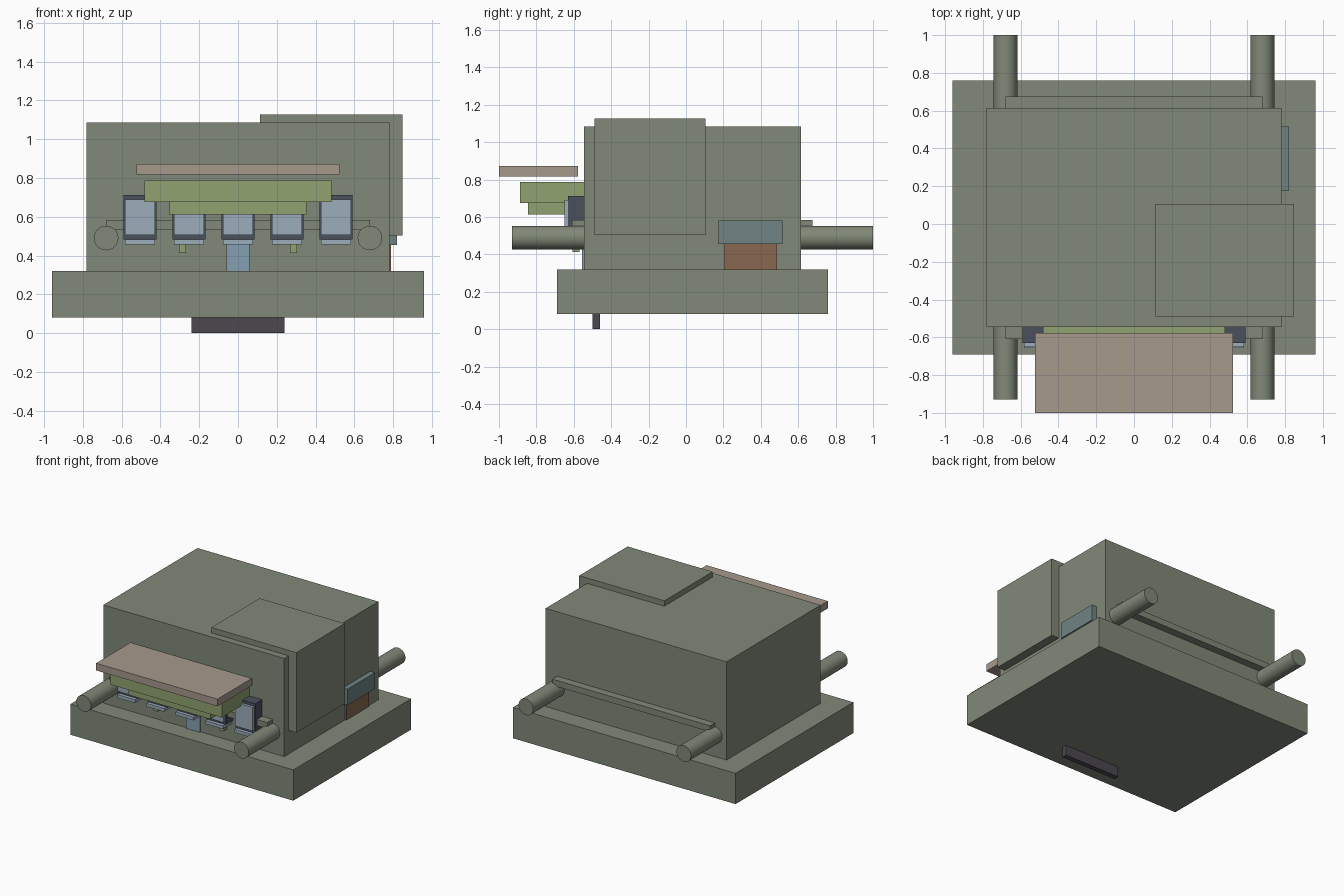
import bpy, math

if "Cube" in bpy.data.objects:
    bpy.data.objects.remove(bpy.data.objects["Cube"])

def material(name, rgb):
    m = bpy.data.materials.new(name)
    m.diffuse_color = (*rgb, 1)
    m.use_nodes = True
    m.node_tree.nodes["Principled BSDF"].inputs["Base Color"].default_value = m.diffuse_color
    return m

housing_grey = material("housing_grey", (0.22, 0.25, 0.19))
tan = material("tan", (0.38, 0.32, 0.26))
olive = material("olive", (0.28, 0.36, 0.16))
dark = material("dark", (0.07, 0.08, 0.11))
black = material("charcoal", (0.07, 0.065, 0.075))
blue = material("pale_blue", (0.33, 0.42, 0.50))
window_blue = material("window_blue", (0.24, 0.35, 0.45))
teal = material("teal", (0.16, 0.23, 0.23))
rust = material("rust", (0.25, 0.14, 0.08))

def box(name, x, y, z, mat):
    """Box from (min, max) ranges on each axis."""
    me = bpy.data.meshes.new(name)
    verts = [(a, b, c) for a in x for b in y for c in z]
    me.from_pydata(verts, [], [(0, 1, 3, 2), (4, 6, 7, 5), (0, 4, 5, 1),
                               (2, 3, 7, 6), (0, 2, 6, 4), (1, 5, 7, 3)])
    me.materials.append(mat)
    ob = bpy.data.objects.new(name, me)
    bpy.context.collection.objects.link(ob)
    return ob

# Main masses
box("base_slab", (-0.96, 0.96), (-0.69, 0.76), (0.08, 0.32), housing_grey)
box("main_body", (-0.78, 0.78), (-0.545, 0.615), (0.32, 1.085), housing_grey)
box("corner_cover", (0.113, 0.847), (-0.49, 0.105), (0.503, 1.127), housing_grey)

# Carrying rods along the sides, joined by cross bars front and back
for side, sx in (("left", -1), ("right", 1)):
    bpy.ops.mesh.primitive_cylinder_add(vertices=32, radius=0.063, depth=1.93,
                                        location=(sx * 0.68, 0.035, 0.49),
                                        rotation=(math.pi / 2, 0, 0))
    rod = bpy.context.object
    rod.name = f"{side}_rod"
    rod.data.materials.append(housing_grey)
    bpy.ops.object.shade_smooth_by_angle()
box("front_cross_bar", (-0.68, 0.68), (-0.61, -0.53), (0.535, 0.583), housing_grey)
box("back_cross_bar", (-0.68, 0.68), (0.60, 0.675), (0.535, 0.583), housing_grey)

# Canopy over the front
box("canopy_shelf", (-0.523, 0.523), (-1.0, -0.577), (0.817, 0.873), tan)
box("canopy_upper", (-0.482, 0.482), (-0.887, -0.54), (0.675, 0.787), olive)
box("canopy_lower", (-0.353, 0.353), (-0.845, -0.54), (0.612, 0.675), olive)

# Row of five front windows, each a frame, a pane and a sill
for i in range(5):
    cx = (i - 2) * 0.2525
    box(f"window_frame_{i + 1}", (cx - 0.085, cx + 0.085), (-0.63, -0.54), (0.482, 0.713), dark)
    box(f"window_pane_{i + 1}", (cx - 0.077, cx + 0.077), (-0.65, -0.63), (0.505, 0.69), blue)
    box(f"window_sill_{i + 1}", (cx - 0.077, cx + 0.077), (-0.657, -0.54), (0.457, 0.482), blue)

# Small pegs below the windows
for side, sx in (("left", -1), ("right", 1)):
    px = sx * 0.285
    box(f"{side}_peg", (px - 0.018, px + 0.018), (-0.607, -0.57), (0.413, 0.50), olive)

# Front centre panel
box("centre_panel", (-0.06, 0.06), (-0.555, -0.54), (0.32, 0.46), window_blue)

# Side door and its awning
box("side_awning", (0.775, 0.82), (0.175, 0.515), (0.455, 0.58), teal)
box("side_door", (0.775, 0.79), (0.205, 0.487), (0.32, 0.455), rust)

# Keel strip under the base
box("keel_strip", (-0.24, 0.24), (-0.50, -0.46), (0.0, 0.085), black)
